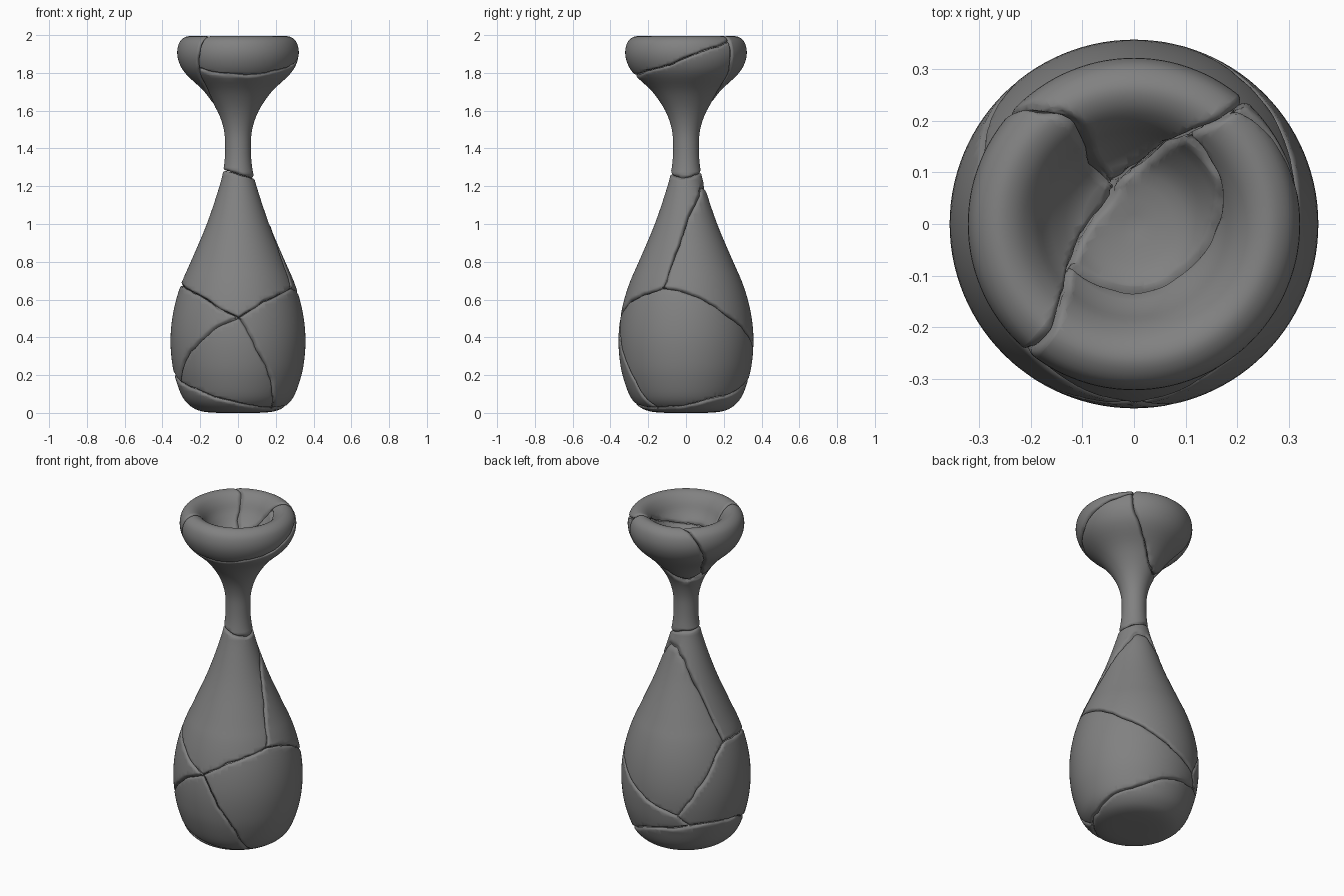
import bpy, bmesh, math
from mathutils import Vector, noise

if "Cube" in bpy.data.objects:
    bpy.data.objects.remove(bpy.data.objects["Cube"])

# Vase profile (radius, height), from the base centre up and down into the bowl
PROFILE = [(0, 0.0), (0.10, 0.0), (0.19, 0.008), (0.25, 0.035), (0.297, 0.09), (0.336, 0.2),
           (0.353, 0.3), (0.357, 0.4), (0.348, 0.5), (0.327, 0.6), (0.294, 0.7), (0.25, 0.8),
           (0.165, 1.0), (0.098, 1.2), (0.075, 1.3), (0.068, 1.4), (0.075, 1.5), (0.11, 1.6),
           (0.178, 1.7), (0.272, 1.79), (0.31, 1.85), (0.322, 1.91), (0.308, 1.965), (0.27, 1.993),
           (0.23, 1.985), (0.195, 1.95), (0.16, 1.89), (0.10, 1.83), (0, 1.81)]
SEGMENTS = 112
GAP, ROUND, DIP = 0.002, 0.012, 0.011


def smooth_curve(pts, steps=4):
    out = []
    p = [Vector(q) for q in pts]
    for i in range(len(p) - 1):
        a, b, c, d = p[max(i - 1, 0)], p[i], p[i + 1], p[min(i + 2, len(p) - 1)]
        for k in range(steps):
            t = k / steps
            q = 0.5 * (2 * b + (c - a) * t + (2 * a - 5 * b + 4 * c - d) * t * t
                       + (3 * b - a - 3 * c + d) * t ** 3)
            out.append((max(q.x, 0), max(q.y, 0)))
    return out + [pts[-1]]


def wobble(p):
    # gentle noise field that makes the crack lines irregular
    return noise.noise_vector(p * 6) * 0.011 + noise.noise_vector(p * 20) * 0.006


def unwobble(q):
    p = q.copy()
    for _ in range(12):
        p = q - wobble(p)
    return p


def make_solid():
    bm = bmesh.new()
    rings = []
    for r, z in smooth_curve(PROFILE):
        if r < 1e-4:
            rings.append([bm.verts.new((0, 0, z))] * SEGMENTS)
        else:
            rings.append([bm.verts.new((r * math.cos(2 * math.pi * i / SEGMENTS),
                                        r * math.sin(2 * math.pi * i / SEGMENTS), z))
                          for i in range(SEGMENTS)])
    for a, b in zip(rings, rings[1:]):
        for i in range(SEGMENTS):
            j = (i + 1) % SEGMENTS
            vs = list(dict.fromkeys([a[i], a[j], b[j], b[i]]))
            if len(vs) > 2:
                bm.faces.new(vs)
    for v in bm.verts:
        v.co += wobble(v.co)
    return bm


# Points where cracks meet
FRONT = (0, -0.345, 0.5)
RIGHT = (0.285, -0.12, 0.66)
LEFT = (-0.304, 0.064, 0.68)
BACK = (-0.16, 0.31, 0.28)
CORE = (0, -0.07, 0.5)
WEDGE = (-0.05, 0, 0.15)
BOWL = (0, 0.1, 1.9)

# Crack planes, three points each
PLANES = {
    "upper": (RIGHT, LEFT, (0.03, 0.1, 1.2)),
    "front_left": (FRONT, LEFT, CORE),
    "front_right": (FRONT, RIGHT, CORE),
    "back_right": (RIGHT, BACK, CORE),
    "back_left": (LEFT, BACK, CORE),
    "sides": (FRONT, BACK, CORE),
    "wedge_left": (FRONT, (-0.31, -0.12, 0.18), WEDGE),
    "wedge_right": (FRONT, (0.2, -0.2, 0.05), WEDGE),
    "base": ((0, 0, 0.105), (0.2, 0, 0.05), (0, 0.2, 0.147)),
    "neck": ((-0.07, 0, 1.285), (0.08, 0, 1.25), (0, 0.1, 1.268)),
    "rim": ((0, 0, 1.89), (0.3, 0, 1.88), (0, -0.25, 1.795)),
    "bowl_back": (BOWL, (0.2, 0.225, 1.98), (-0.078, 0.092, 1.58)),
    "bowl_left": (BOWL, (-0.19, -0.24, 1.98), (-0.103, 0.061, 1.6)),
    "bowl_split": (BOWL, (-0.2, 0.24, 2.0), (-0.13, 0.02, 1.62)),
}

# Shards: a point inside, and the crack planes that bound it
SHARDS = {
    "upper_front_shard": ((0, -0.15, 0.85), "upper front_left front_right neck"),
    "upper_back_shard": ((0, 0.2, 0.6), "upper back_left back_right neck"),
    "right_shard": ((0.25, 0.1, 0.3), "front_right back_right sides wedge_right base"),
    "left_shard": ((-0.3, 0, 0.4), "front_left back_left sides wedge_left base"),
    "lower_front_shard": ((0, -0.25, 0.2), "wedge_left wedge_right base"),
    "base_shard": ((0, 0, 0.02), "base"),
    "neck_shard": ((0, -0.05, 1.5), "neck rim bowl_back bowl_left"),
    "rim_shard": ((0.2, -0.15, 1.95), "rim bowl_back bowl_left"),
    "bowl_back_shard": ((0, 0.27, 1.9), "neck bowl_back bowl_split"),
    "bowl_left_shard": ((-0.25, 0, 1.9), "neck bowl_left bowl_split"),
}

stone = bpy.data.materials.new("dark_stone")
stone.diffuse_color = (0.22, 0.22, 0.22, 1)
stone.use_nodes = True
stone.node_tree.nodes["Principled BSDF"].inputs["Base Color"].default_value = stone.diffuse_color


def make_shard(name, inside, names):
    bm = make_solid()
    planes = []
    for key in names.split():
        a, b, c = map(Vector, PLANES[key])
        n = (b - a).cross(c - a).normalized()
        if n.dot(Vector(inside) - a) > 0:
            n = -n
        planes.append((a, n))
    # cut away everything past each plane and cap the break
    for a, n in planes:
        cut = bmesh.ops.bisect_plane(bm, geom=bm.verts[:] + bm.edges[:] + bm.faces[:], dist=1e-5,
                                     plane_co=a - n * GAP, plane_no=n, clear_outer=True)
        edges = [e for e in cut["geom_cut"] if isinstance(e, bmesh.types.BMEdge)
                 and e.is_valid and e.is_boundary]
        if edges:
            cap = bmesh.ops.triangle_fill(bm, edges=edges, normal=n, use_beauty=True)
            for f in cap["geom"]:
                if isinstance(f, bmesh.types.BMFace):
                    f.material_index = 1
    # add support loops beside the break, then sink its rim to round the edge
    for a, n in planes:
        for off in (ROUND, ROUND * 0.45):
            skin = [f for f in bm.faces if f.material_index == 0]
            geom = skin + list({e for f in skin for e in f.edges}) + list({v for f in skin for v in f.verts})
            bmesh.ops.bisect_plane(bm, geom=geom, dist=1e-5,
                                   plane_co=a - n * (GAP + off), plane_no=n)
    bm.normal_update()
    moves = []
    for v in bm.verts:
        skin = [f for f in v.link_faces if f.material_index == 0]
        if not skin:
            continue
        near = min(-n.dot(v.co - a) - GAP for a, n in planes)
        t = 1 - max(near, 0) / ROUND
        if t > 0.01:
            d = sum((f.normal * f.calc_area() for f in skin), Vector())
            if d.length > 0:
                moves.append((v, d.normalized() * DIP * t * t))
    for v, d in moves:
        v.co -= d
    for v in bm.verts:
        v.co = unwobble(v.co)
    for f in bm.faces:
        f.material_index = 0
    bmesh.ops.recalc_face_normals(bm, faces=bm.faces[:])
    mesh = bpy.data.meshes.new(name)
    bm.to_mesh(mesh)
    bm.free()
    mesh.materials.append(stone)
    ob = bpy.data.objects.new(name, mesh)
    bpy.context.collection.objects.link(ob)
    return ob


shards = [make_shard(k, *v) for k, v in SHARDS.items()]
for ob in shards:
    ob.select_set(True)
bpy.context.view_layer.objects.active = shards[0]
bpy.ops.object.shade_smooth_by_angle(angle=math.radians(50))
